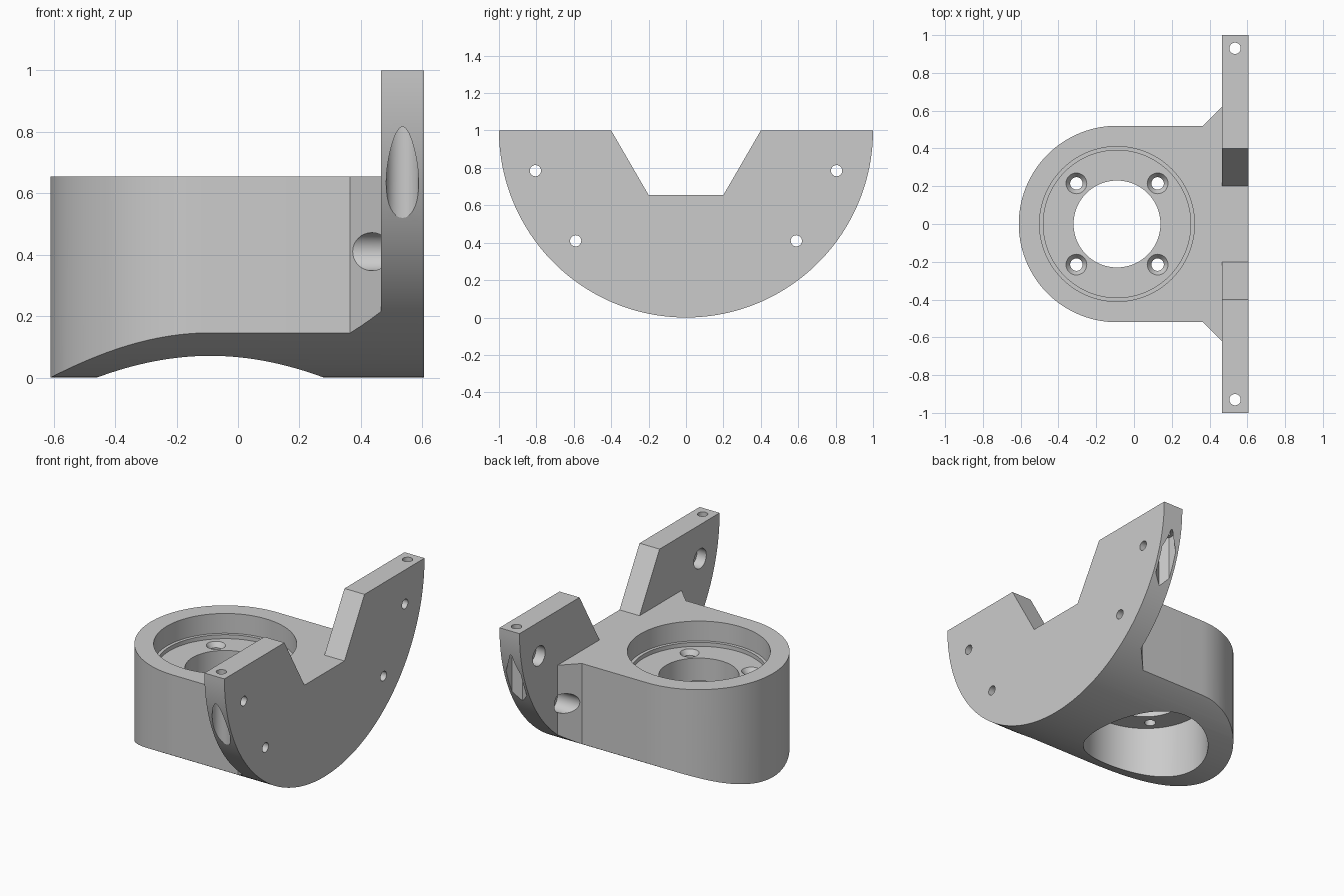
import bpy, bmesh
from math import pi, sin, cos, radians
from mathutils import Matrix, Vector

cube = bpy.data.objects.get("Cube")
if cube:
    bpy.data.objects.remove(cube, do_unlink=True)

GREY = 0.6
mat = bpy.data.materials.new("matte grey")
mat.use_nodes = True
mat.diffuse_color = (GREY, GREY, GREY, 1)
mat.node_tree.nodes["Principled BSDF"].inputs["Base Color"].default_value = (GREY, GREY, GREY, 1)


def add_object(name, bm):
    bmesh.ops.recalc_face_normals(bm, faces=bm.faces)
    mesh = bpy.data.meshes.new(name)
    bm.to_mesh(mesh)
    bm.free()
    mesh.materials.append(mat)
    obj = bpy.data.objects.new(name, mesh)
    bpy.context.collection.objects.link(obj)
    return obj


def prism(name, points, direction):
    """Extrude a closed outline along a direction."""
    bm = bmesh.new()
    face = bm.faces.new([bm.verts.new(p) for p in points])
    new = bmesh.ops.extrude_face_region(bm, geom=[face])["geom"]
    verts = [v for v in new if isinstance(v, bmesh.types.BMVert)]
    bmesh.ops.translate(bm, verts=verts, vec=direction)
    return add_object(name, bm)


def lathe(name, profile, origin, along_x=False, sides=48, turn=0):
    """Revolve (radius, height) steps about z, or about x."""
    bm = bmesh.new()
    rings = []
    for r, h in profile:
        rings.append([bm.verts.new((r * cos(2 * pi * i / sides + turn),
                                    r * sin(2 * pi * i / sides + turn), h))
                      for i in range(sides)])
    bm.faces.new(rings[0])
    bm.faces.new(rings[-1])
    for low, high in zip(rings, rings[1:]):
        for i in range(sides):
            j = (i + 1) % sides
            bm.faces.new((low[i], low[j], high[j], high[i]))
    if along_x:
        bm.transform(Matrix.Rotation(pi / 2, 4, 'Y'))
    bm.transform(Matrix.Translation(Vector(origin)))
    return add_object(name, bm)


def combine(target, tool, operation):
    mod = target.modifiers.new(operation.title(), 'BOOLEAN')
    mod.operation = operation
    mod.solver = 'EXACT'
    mod.object = tool
    bpy.context.view_layer.objects.active = target
    bpy.ops.object.modifier_apply(modifier=mod.name)
    bpy.data.objects.remove(tool, do_unlink=True)


BORE_X = -0.09            # axis of the round housing
INNER, OUTER = 0.465, 0.605   # faces of the upright flange
TOP = 0.655               # top of the housing

# Housing: rounded end, straight sides and flared gussets
half_turn = [radians(90 + 180 * i / 64) for i in range(65)]
outline = [(BORE_X + 0.52 * cos(a), 0.52 * sin(a), -0.1) for a in half_turn]
outline += [(0.365, -0.52, -0.1), (INNER, -0.62, -0.1), (0.535, -0.62, -0.1),
            (0.535, 0.62, -0.1), (INNER, 0.62, -0.1), (0.365, 0.52, -0.1)]
bracket = prism("mounting_bracket", outline, (0, 0, TOP + 0.1))

# Upright flange with a tapered notch
side = [(-1.1, -0.1), (1.1, -0.1), (1.1, 1), (0.4, 1),
        (0.2, TOP), (-0.2, TOP), (-0.4, 1), (-1.1, 1)]
flange = prism("flange", [(INNER, y, z) for y, z in side], (OUTER - INNER, 0, 0))
combine(bracket, flange, 'UNION')

# Round the underside of both to one common drum
drum = lathe("drum", [(1, -1), (1, 1)], (0, 0, 1), along_x=True, sides=192)
combine(bracket, drum, 'INTERSECT')

# Stepped central bore: lower bore, web hole, floor, ledge
bore = [(0.37, -0.2), (0.37, 0.36), (0.23, 0.36), (0.23, 0.505),
        (0.39, 0.505), (0.39, 0.53), (0.41, 0.53), (0.41, 0.8)]
combine(bracket, lathe("bore", bore, (BORE_X, 0, 0), sides=96), 'DIFFERENCE')

# Countersunk screw holes through the web
screw = [(0.033, 0.3), (0.033, 0.475), (0.055, 0.505), (0.055, 0.52)]
for sx in (-1, 1):
    for sy in (-1, 1):
        hole = lathe("screw_hole", screw, (BORE_X + 0.215 * sx, 0.215 * sy, 0), sides=32)
        combine(bracket, hole, 'DIFFERENCE')

# Counterbored bolt holes through the flange
bolt = [(0.062, 0.3), (0.062, 0.53), (0.03, 0.53), (0.03, 0.7)]
for s in (-1, 1):
    for y, z in ((0.59, 0.41), (0.805, 0.785)):
        hole = lathe("bolt_hole", bolt, (0, s * y, z), along_x=True, sides=32)
        combine(bracket, hole, 'DIFFERENCE')

# Vertical clamp holes: round head pocket at the front, hexagonal nut pocket at the back
for s, sides, radius in ((-1, 32, 0.053), (1, 6, 0.06)):
    spot = (0.535, s * 0.93, 0)
    pocket = lathe("pocket", [(radius, 0.3), (radius, 0.84)], spot, sides=sides, turn=pi / 2)
    combine(bracket, pocket, 'DIFFERENCE')
    shaft = lathe("shaft", [(0.03, 0.7), (0.03, 1.1)], spot, sides=32)
    combine(bracket, shaft, 'DIFFERENCE')

# Smooth round walls, crisp machined edges
bpy.ops.object.select_all(action='DESELECT')
bracket.select_set(True)
bpy.context.view_layer.objects.active = bracket
bpy.ops.object.shade_smooth_by_angle(angle=radians(25))
